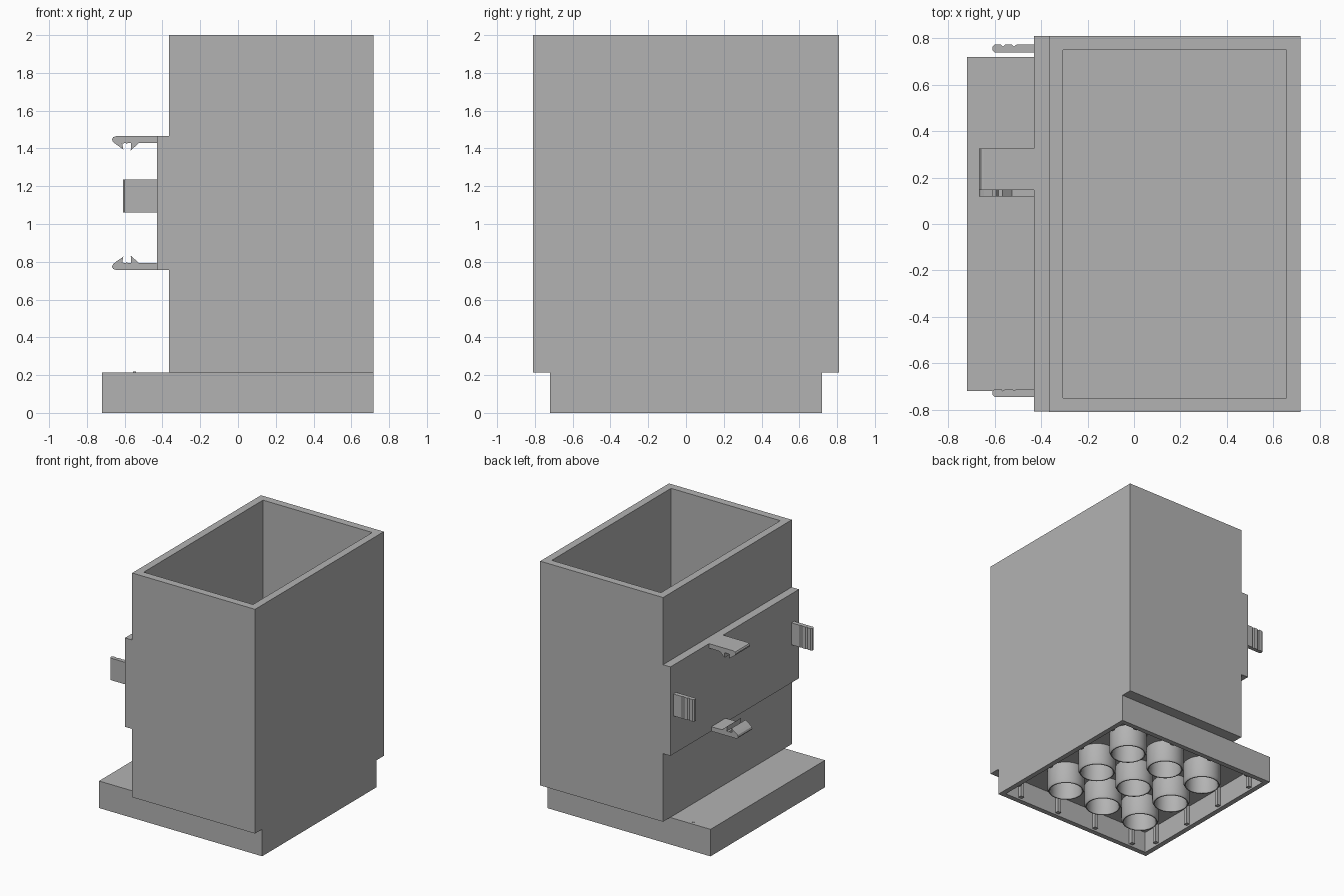
import bpy
import bmesh
from math import radians, tau
from mathutils import Matrix, Vector

cube = bpy.data.objects.get("Cube")
if cube:
    bpy.data.objects.remove(cube, do_unlink=True)

grey = bpy.data.materials.new("plain_grey")
grey.use_nodes = True
colour = (0.45, 0.45, 0.45, 1)
grey.diffuse_color = colour
grey.node_tree.nodes["Principled BSDF"].inputs["Base Color"].default_value = colour


def finish(name, bm, smooth=False):
    bmesh.ops.recalc_face_normals(bm, faces=bm.faces[:])
    mesh = bpy.data.meshes.new(name)
    bm.to_mesh(mesh)
    bm.free()
    mesh.materials.append(grey)
    obj = bpy.data.objects.new(name, mesh)
    bpy.context.collection.objects.link(obj)
    if smooth:
        bpy.ops.object.select_all(action="DESELECT")
        obj.select_set(True)
        bpy.context.view_layer.objects.active = obj
        bpy.ops.object.shade_smooth_by_angle(angle=radians(35))
    return obj


def add_box(bm, low, high):
    low, high = Vector(low), Vector(high)
    size = Matrix.Diagonal((*(high - low), 1))
    bmesh.ops.create_cube(bm, size=1, matrix=Matrix.Translation((low + high) / 2) @ size)


def hollow_box(name, low, high, wall, depth, side):
    """Box with a straight cavity sunk from its top (side 1) or bottom (side -1)."""
    bm = bmesh.new()
    add_box(bm, low, high)
    bm.normal_update()
    face = max(bm.faces, key=lambda f: f.normal.z * side)
    bmesh.ops.inset_individual(bm, faces=[face], thickness=wall, use_even_offset=True)
    inner = bmesh.ops.extrude_discrete_faces(bm, faces=[face])["faces"][0]
    bmesh.ops.translate(bm, verts=inner.verts[:], vec=(0, 0, -side * depth))
    return finish(name, bm)


def extruded(name, points, direction, smooth=False):
    bm = bmesh.new()
    face = bm.faces.new([bm.verts.new(p) for p in points])
    new = bmesh.ops.extrude_face_region(bm, geom=[face])["geom"]
    verts = [v for v in new if isinstance(v, bmesh.types.BMVert)]
    bmesh.ops.translate(bm, verts=verts, vec=direction)
    return finish(name, bm, smooth)


# Main bin, base tray and mounting plate
hollow_box("bin", (-0.365, -0.81, 0.215), (0.717, 0.81, 2), 0.06, 1.72, 1)
hollow_box("base", (-0.72, -0.72, 0), (0.717, 0.72, 0.215), 0.04, 0.17, -1)
bm = bmesh.new()
add_box(bm, (-0.43, -0.807, 0.757), (-0.364, 0.81, 1.465))
finish("mounting_plate", bm)

# Grid of tubes under the base
pitch = 0.36
tube_profile = [(0.118, 0.172), (0.118, 0.012), (0.122, 0), (0.13, 0),
                (0.14, 0.02), (0.14, 0.172)]
for i in (-1, 0, 1):
    for j in (-1, 0, 1):
        bm = bmesh.new()
        verts = [bm.verts.new((r, 0, z)) for r, z in tube_profile]
        edges = [bm.edges.new(pair) for pair in zip(verts, verts[1:])]
        bmesh.ops.spin(bm, geom=verts + edges, cent=(0, 0, 0), axis=(0, 0, 1),
                       angle=tau, steps=40, use_duplicate=False)
        bmesh.ops.remove_doubles(bm, verts=bm.verts[:], dist=0.0005)
        tube = finish("base_tube", bm, True)
        tube.location = (i * pitch, j * pitch, 0)

# Grip ribs inside the base walls
for turn in range(4):
    bm = bmesh.new()
    for k in range(4):
        x = (k - 1.5) * pitch
        add_box(bm, (x - 0.016, 0.65, 0.015), (x + 0.016, 0.69, 0.18))
    bmesh.ops.rotate(bm, verts=bm.verts[:], cent=(0, 0, 0),
                     matrix=Matrix.Rotation(turn * tau / 4, 3, "Z"))
    finish("base_ribs", bm)

# Tiny nub on the base ledge
bm = bmesh.new()
add_box(bm, (-0.556, 0.688, 0.21), (-0.541, 0.697, 0.218))
finish("ledge_nub", bm)

# Upper and lower toothed clips: distance out along -x, drop from the outer edge
hook = [(0.42, 0), (0.645, 0), (0.66, 0.005), (0.667, 0.016), (0.662, 0.03),
        (0.645, 0.044), (0.607, 0.07), (0.613, 0.04), (0.595, 0.035),
        (0.59, 0.042), (0.583, 0.035), (0.566, 0.037), (0.568, 0.075),
        (0.525, 0.037), (0.42, 0.035)]
for name, edge, sign, y in (("upper_clip", 1.465, -1, 0.147),
                            ("lower_clip", 0.757, 1, 0.118)):
    extruded(name, [(-d, y, edge + sign * h) for d, h in hook], (0, 0.178, 0))

# Side clips with shallow grooves on one face
grip = [(0.42, 0), (0.6, 0), (0.61, 0.01), (0.61, 0.025), (0.6, 0.034),
        (0.572, 0.034), (0.565, 0.026), (0.555, 0.034), (0.525, 0.034),
        (0.517, 0.026), (0.507, 0.034), (0.42, 0.034)]
for name, y in (("back_clip", 0.738), ("front_clip", -0.745)):
    extruded(name, [(-d, y + t, 1.06) for d, t in grip], (0, 0, 0.175))
